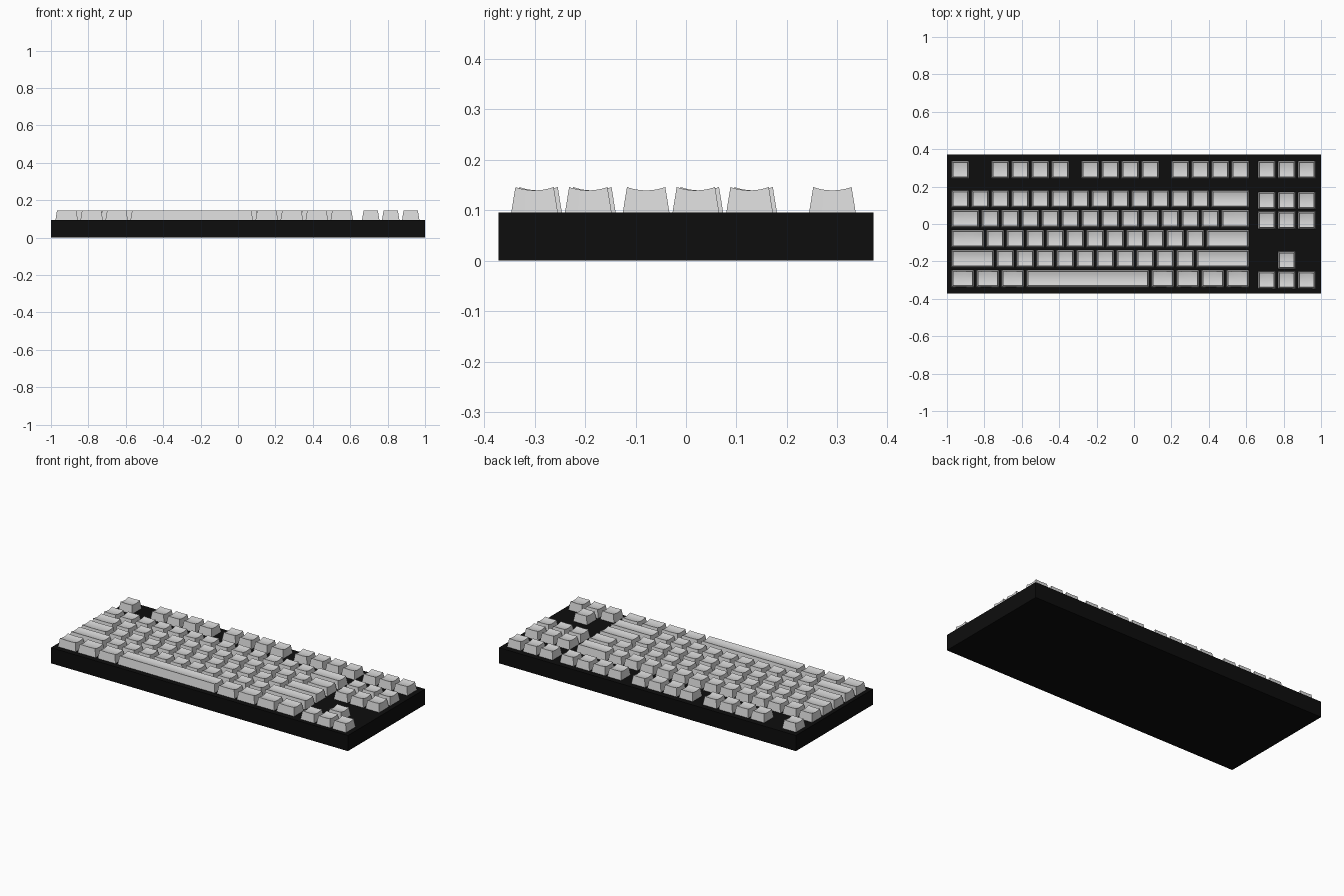
import bpy, bmesh

if "Cube" in bpy.data.objects:
    bpy.data.objects.remove(bpy.data.objects["Cube"])

def material(name, v):
    m = bpy.data.materials.new(name)
    m.diffuse_color = (v, v, v, 1)
    m.use_nodes = True
    m.node_tree.nodes["Principled BSDF"].inputs["Base Color"].default_value = m.diffuse_color
    return m

KEY_GREY = material("light grey keycaps", 0.68)
CASE_BLACK = material("black case", 0.004)

U = 0.107            # key pitch
GAP = 0.013          # gap between caps
DEPTH = 0.094        # cap depth at the base
INSET = 0.009        # taper of each side
BASE, TOP, DISH = 0.09, 0.1455, 0.0065
N = 6                # segments across the dished top


def add_object(name, bm, mat):
    bmesh.ops.recalc_face_normals(bm, faces=bm.faces)
    mesh = bpy.data.meshes.new(name)
    bm.to_mesh(mesh)
    bm.free()
    mesh.materials.append(mat)
    ob = bpy.data.objects.new(name, mesh)
    bpy.context.collection.objects.link(ob)
    return ob


def keycap(name, cx, cy, units):
    """Tapered cap with a dished top, built from a grid plus skirt."""
    hx, hy = (units * U - GAP) / 2, DEPTH / 2
    bm = bmesh.new()
    bmesh.ops.create_grid(bm, x_segments=N, y_segments=N, size=1)
    rim = [e for e in bm.edges if e.is_boundary]
    ext = bmesh.ops.extrude_edge_only(bm, edges=rim)["geom"]
    skirt = {v for v in ext if isinstance(v, bmesh.types.BMVert)}
    for v in bm.verts:
        a, b = v.co.x, v.co.y
        if v in skirt:
            v.co = (cx + a * hx, cy + b * hy, BASE)
        else:
            dip = DISH * (1 - b * b)
            if units < 2:
                dip = max(dip, DISH * (1 - b * b) * 0.75 + 0.002 * (1 - a * a))
            v.co = (cx + a * (hx - INSET), cy + b * (hy - INSET), TOP - dip)
    # close the underside
    bmesh.ops.holes_fill(bm, edges=[e for e in bm.edges if e.is_boundary], sides=0)
    ob = add_object(name, bm, KEY_GREY)
    for o in bpy.context.selected_objects:
        o.select_set(False)
    ob.select_set(True)
    bpy.context.view_layer.objects.active = ob
    bpy.ops.object.shade_smooth_by_angle(angle=0.5)


def key_row(name, x, y, items):
    """items: key widths in units; negative values are spaces."""
    for i, w in enumerate(items):
        if w > 0:
            keycap(f"{name}_key_{i + 1}", x + w * U / 2, y, w)
        x += abs(w) * U


# case
bm = bmesh.new()
bmesh.ops.create_cube(bm, size=1)
for v in bm.verts:
    v.co = (v.co.x * 2, v.co.y * 0.742, (v.co.z + 0.5) * 0.095)
add_object("case", bm, CASE_BLACK)

X_MAIN, X_NAV = -0.983, 0.656
Y_FUNC, Y_MAIN, STEP = 0.290, 0.134, 0.1065
NAV_SHIFT = -0.008

# function row
key_row("function_row", X_MAIN, Y_FUNC,
        [1, -1] + [1] * 4 + [-0.5] + [1] * 4 + [-0.5] + [1] * 4)

# main block
main_rows = {
    "number_row": [1] * 13 + [2],
    "upper_letter_row": [1.5] + [1] * 12 + [1.5],
    "home_row": [1.75] + [1] * 11 + [2.25],
    "lower_letter_row": [2.25] + [1] * 10 + [2.75],
    "space_row": [1.25] * 3 + [6.25] + [1.25] * 4,
}
for r, (name, items) in enumerate(main_rows.items()):
    key_row(name, X_MAIN, Y_MAIN - r * STEP, items)

# navigation and arrow clusters
key_row("navigation_top", X_NAV, Y_FUNC, [1, 1, 1])
for name, r, items in (("navigation_upper", 0, [1, 1, 1]),
                       ("navigation_lower", 1, [1, 1, 1]),
                       ("arrow_up", 3, [-1, 1]),
                       ("arrow_row", 4, [1, 1, 1])):
    key_row(name, X_NAV, Y_MAIN + NAV_SHIFT - r * STEP, items)
